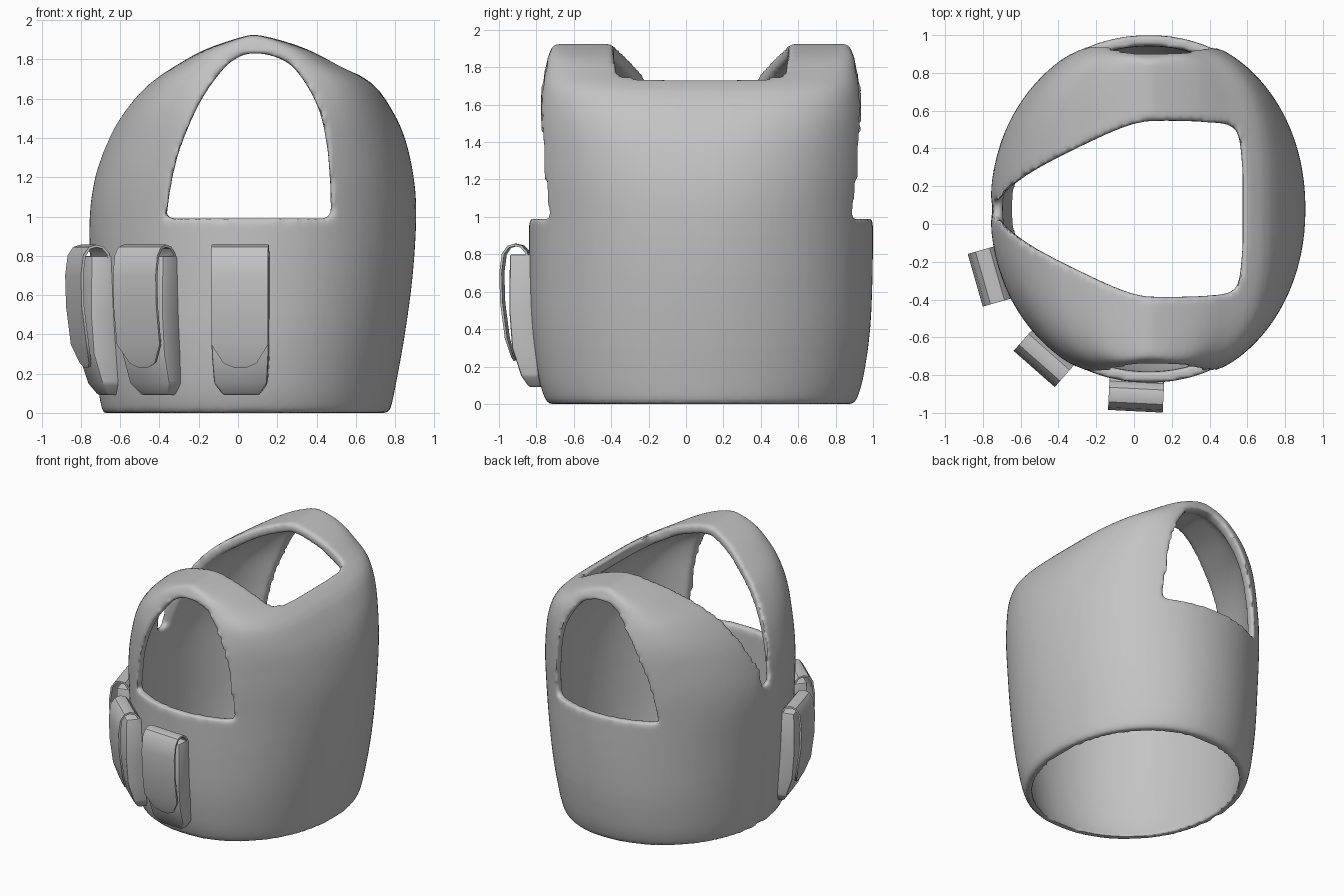
import bpy, bmesh, math
from mathutils import Matrix, Vector

if "Cube" in bpy.data.objects:
    bpy.data.objects.remove(bpy.data.objects["Cube"])

CX, CY = 0.08, 0.08

grey = bpy.data.materials.new("plain grey")
grey.diffuse_color = (0.55, 0.55, 0.55, 1)
grey.use_nodes = True
grey.node_tree.nodes["Principled BSDF"].inputs["Base Color"].default_value = grey.diffuse_color


def make(name, verts, faces):
    me = bpy.data.meshes.new(name)
    me.from_pydata([tuple(v) for v in verts], [], faces)
    bm = bmesh.new()
    bm.from_mesh(me)
    bmesh.ops.recalc_face_normals(bm, faces=bm.faces)
    bm.to_mesh(me)
    bm.free()
    me.materials.append(grey)
    ob = bpy.data.objects.new(name, me)
    bpy.context.collection.objects.link(ob)
    return ob


def loft(name, rings):
    n = len(rings[0])
    faces = [(i * n + j, i * n + (j + 1) % n, (i + 1) * n + (j + 1) % n, (i + 1) * n + j)
             for i in range(len(rings) - 1) for j in range(n)]
    last = (len(rings) - 1) * n
    faces += [tuple(range(n)), tuple(range(last, last + n))]
    return make(name, [v for r in rings for v in r], faces)


def smooth_curve(rows, steps):
    # Catmull-Rom through rows of numbers
    out = []
    for i in range(len(rows) - 1):
        p0, p1, p2 = rows[max(i - 1, 0)], rows[i], rows[i + 1]
        p3 = rows[min(i + 2, len(rows) - 1)]
        for s in range(steps):
            t = s / steps
            out.append([0.5 * (2 * b + (c - a) * t + (2 * a - 5 * b + 4 * c - d) * t * t
                               + (3 * b - a - 3 * c + d) * t ** 3)
                        for a, b, c, d in zip(p0, p1, p2, p3)])
    out.append(list(rows[-1]))
    return out


def bake(ob):
    dg = bpy.context.evaluated_depsgraph_get()
    me = bpy.data.meshes.new_from_object(ob.evaluated_get(dg))
    ob.modifiers.clear()
    ob.data = me


def shade(ob, angle):
    bpy.ops.object.select_all(action='DESELECT')
    ob.select_set(True)
    bpy.context.view_layer.objects.active = ob
    bpy.ops.object.shade_smooth_by_angle(angle=math.radians(angle))


# Torso rows: height, front x, back x, half width, squareness
BODY = [(0, -.69, .765, .815, 2.05), (.03, -.70, .78, .835, 2.05), (.15, -.72, .805, .87, 2.05),
        (.4, -.74, .85, .905, 2.05), (.7, -.755, .89, .918, 2.05), (1.0, -.76, .908, .92, 2.1),
        (1.2, -.73, .895, .925, 2.2), (1.4, -.66, .85, .92, 2.4), (1.55, -.57, .78, .90, 2.8),
        (1.68, -.45, .68, .87, 3.4), (1.78, -.30, .50, .84, 4.5), (1.85, -.17, .36, .82, 6),
        (1.9, -.03, .21, .80, 8), (1.925, .06, .10, .79, 8)]


def ring(z, xl, xr, b, n, seam):
    pts = []
    for k in range(96):
        t = 2 * math.pi * k / 96
        c, s = math.cos(t), math.sin(t)
        x = CX + math.copysign(abs(c) ** (2 / n), c) * (xr - CX if c > 0 else CX - xl)
        if seam and z < 1.2:  # shallow closure groove down the chest
            x += .012 * math.exp(-((t - math.pi) / .05) ** 2)
        pts.append(Vector((x, CY + math.copysign(abs(s) ** (2 / n), s) * b, z)))
    return pts


rows = smooth_curve(BODY, 3)
vest = loft("vest_shell", [ring(*r, True) for r in rows])
inner_rows = [[-.2] + rows[0][1:]] + rows
inner = loft("hollow_cutter", [ring(*r, False) for r in inner_rows])
inner.data.transform(Matrix.Translation((CX, CY, 0)) @ Matrix.Diagonal((.93, .936, .962, 1))
                     @ Matrix.Translation((-CX, -CY, 0)))

# Neck opening: V at the chest, wide at the back
half = smooth_curve([(-.82, .02), (-.72, .045), (-.66, .11), (-.5, .22), (-.2, .37), (0, .45),
                     (.15, .465), (.4, .458), (.51, .44), (.555, .38), (.575, .2)], 3)
outline = [(x, CY + w) for x, w in half] + [(x, CY - w) for x, w in reversed(half)]
neck = loft("neck_cutter", [[(x, y, z) for x, y in outline] for z in (1.08, 2.3)])

# Arm openings: one arch cut straight through both sides
arch = smooth_curve([(.45, .99), (.47, 1.03), (.46, 1.3), (.41, 1.55), (.3, 1.74), (.2, 1.81),
                     (.08, 1.832), (0, 1.81), (-.08, 1.745), (-.2, 1.57), (-.31, 1.3),
                     (-.36, 1.03), (-.35, .99)], 3)
arms = loft("arm_cutter", [[(x, y, z) for x, z in arch] for y in (-1.3, 1.4)])

for cutter in (inner, neck, arms):
    m = vest.modifiers.new("cut", 'BOOLEAN')
    m.operation, m.solver, m.object = 'DIFFERENCE', 'EXACT', cutter
bake(vest)
for cutter in (inner, neck, arms):
    bpy.data.objects.remove(cutter)

# Soft rounded rims
m = vest.modifiers.new("soften", 'REMESH')
m.mode, m.voxel_size = 'VOXEL', 0.018
m = vest.modifiers.new("relax", 'SMOOTH')
m.factor, m.iterations = 0.5, 6
bake(vest)
shade(vest, 60)

# Pouch rows: height, inner depth, outer depth, half width
POUCH = [(.80, -.03, .10, .145), (.5, -.03, .103, .145), (.3, -.04, .088, .145),
         (.15, -.055, .04, .135), (.09, -.065, 0, .09)]
# Flap path: depth, height, half width
FLAP = [(0, .76, .145), (.012, .81, .145), (.04, .842, .145), (.075, .85, .145), (.11, .84, .145),
        (.137, .80, .145), (.15, .70, .145), (.145, .54, .145), (.12, .35, .145),
        (.09, .255, .085), (.08, .232, .03)]


def pouch(i, bx, by, ox, oy):
    out = Vector((ox, oy, 0)).normalized()
    side = Vector((-out.y, out.x, 0))
    base = Vector((bx, by, 0))

    def at(w, r, z):
        return base + side * w + out * r + Vector((0, 0, z))
    body = loft(f"pouch_body_{i}", [[at(-w, a, z), at(w, a, z), at(w, b, z), at(-w, b, z)]
                                    for z, a, b, w in POUCH])
    flap = make(f"pouch_flap_{i}", [at(s * w, r, z) for r, z, w in FLAP for s in (-1, 1)],
                [(2 * k, 2 * k + 1, 2 * k + 3, 2 * k + 2) for k in range(len(FLAP) - 1)])
    m = flap.modifiers.new("thickness", 'SOLIDIFY')
    m.thickness, m.offset = 0.013, 0
    bake(flap)
    m = body.modifiers.new("soft", 'BEVEL')
    m.width, m.segments, m.limit_method = 0.012, 2, 'ANGLE'
    bake(body)
    shade(body, 35)
    shade(flap, 35)


for i, p in enumerate([(-.69, -.255, -.96, -.275), (-.425, -.65, -.66, -.75),
                       (.015, -.835, -.05, -1)], 1):
    pouch(i, *p)
